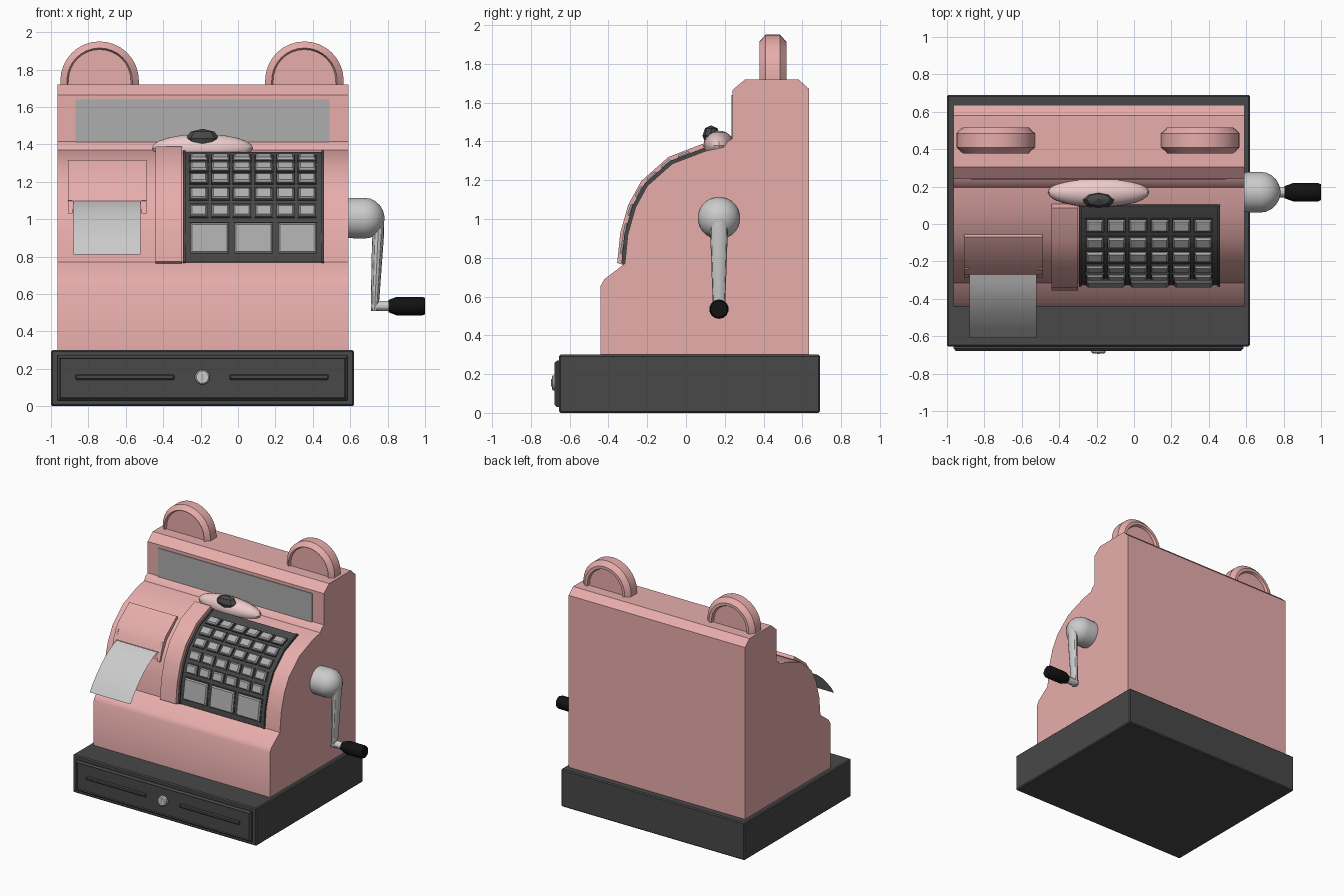
import bpy, bmesh, math
from mathutils import Vector

if "Cube" in bpy.data.objects:
    bpy.data.objects.remove(bpy.data.objects["Cube"])


def mat(name, c):
    m = bpy.data.materials.new(name)
    m.diffuse_color = (*c, 1)
    m.use_nodes = True
    m.node_tree.nodes["Principled BSDF"].inputs["Base Color"].default_value = m.diffuse_color
    return m


PINK = mat("pink_enamel", (0.8, 0.42, 0.41))
PALE = mat("pale_pink", (0.85, 0.6, 0.6))
DARK = mat("charcoal", (0.065, 0.065, 0.065))
BLACK = mat("black", (0.006, 0.006, 0.006))
GREY = mat("key_grey", (0.42, 0.42, 0.42))


def finish(name, bm, m=None, smooth=True):
    bmesh.ops.recalc_face_normals(bm, faces=bm.faces)
    me = bpy.data.meshes.new(name)
    bm.to_mesh(me)
    bm.free()
    ob = bpy.data.objects.new(name, me)
    bpy.context.collection.objects.link(ob)
    if m:
        me.materials.append(m)
    if smooth:
        bpy.ops.object.select_all(action='DESELECT')
        ob.select_set(True)
        bpy.context.view_layer.objects.active = ob
        bpy.ops.object.shade_smooth_by_angle(angle=math.radians(30))
    return ob


def loft(bm, rings, cap=True):
    """Skin a list of equal-length rings of points; returns the end caps."""
    vs = [[bm.verts.new(p) for p in r] for r in rings]
    n = len(vs[0])
    for a, b in zip(vs, vs[1:]):
        for i in range(n):
            bm.faces.new((a[i], a[(i + 1) % n], b[(i + 1) % n], b[i]))
    return [bm.faces.new(vs[0]), bm.faces.new(vs[-1])] if cap else []


def prism(name, prof, x0, x1, m):
    """Extrude a (y, z) profile along x."""
    bm = bmesh.new()
    loft(bm, [[(x, y, z) for y, z in prof] for x in (x0, x1)])
    return finish(name, bm, m)


def box(name, lo, hi, m, bevel=0.0):
    bm = bmesh.new()
    loft(bm, [[(lo[0], lo[1], z), (hi[0], lo[1], z), (hi[0], hi[1], z), (lo[0], hi[1], z)]
              for z in (lo[2], hi[2])])
    if bevel:
        bmesh.ops.bevel(bm, geom=bm.edges[:], offset=bevel, segments=1, affect='EDGES')
    return finish(name, bm, m, False)


def turned(name, stations, axis, c, m, n=16):
    """Turned part: (position, radius) stations along x or y; c is the other two coordinates."""
    rings = []
    for t, r in stations:
        ring = []
        for i in range(n):
            a = 2 * math.pi * (i + 0.5) / n
            u, v = c[0] + r * math.cos(a), c[1] + r * math.sin(a)
            ring.append((t, u, v) if axis == 'x' else (u, t, v))
        rings.append(ring)
    bm = bmesh.new()
    loft(bm, rings)
    return finish(name, bm, m)


# Curved front of the housing (y, z), with helpers to follow it
CURVE = [Vector(p) for p in ((-0.315, 0.77), (-0.30, 0.92), (-0.26, 1.06),
                             (-0.20, 1.17), (-0.07, 1.285), (0.10, 1.35))]


def normal(d):
    return Vector((-d.y, d.x)).normalized()


def at(s):
    for a, b in zip(CURVE, CURVE[1:]):
        L = (b - a).length
        if s <= L or b is CURVE[-1]:
            return a + (b - a) * (s / L)
        s -= L


def band(d):
    """Closed profile hugging the curve with thickness d."""
    out = []
    for i, p in enumerate(CURVE):
        t = CURVE[min(i + 1, 5)] - CURVE[max(i - 1, 0)]
        out.append(p + normal(t) * d)
    inner = [p + Vector((0.02, -0.02)) for p in CURVE]
    return [tuple(p) for p in out + inner[::-1]]


# Base with drawer front
box("base", (-1, -0.655, 0), (0.62, 0.69, 0.30), DARK, 0.008)
bm = bmesh.new()
caps = loft(bm, [[(-0.965 + i, y, 0.03 + i), (0.585 - i, y, 0.03 + i), (0.585 - i, y, 0.27 - i), (-0.965 + i, y, 0.27 - i)]
                 for y, i in ((-0.65, 0), (-0.665, 0), (-0.678, 0.012))])
bmesh.ops.inset_region(bm, faces=[caps[1]], thickness=0.018)
bmesh.ops.inset_region(bm, faces=[caps[1]], thickness=0.006)
bmesh.ops.translate(bm, verts=caps[1].verts[:], vec=(0, 0.01, 0))
finish("drawer_front", bm, DARK, False)
for i, x in enumerate((-0.87, -0.045)):
    box(f"drawer_rib_{i}", (x, -0.678, 0.14), (x + 0.53, -0.66, 0.17), DARK, 0.007)
turned("drawer_lock", [(-0.66, 0.04), (-0.685, 0.04), (-0.692, 0.033)], 'y', (-0.19, 0.155), None, 12)
box("lock_slot", (-0.195, -0.695, 0.135), (-0.185, -0.68, 0.175), GREY)

# Main housing
prism("housing", [(0.635, 0.29), (0.635, 1.67), (0.58, 1.72), (0.305, 1.72), (0.24, 1.665), (0.24, 1.415),
                  (0.215, 1.40), (0.195, 1.37)] + [tuple(p) for p in CURVE[::-1]]
      + [(-0.42, 0.69), (-0.44, 0.655), (-0.44, 0.29)], -0.965, 0.59, PINK)
box("display_window", (-0.87, 0.234, 1.41), (0.49, 0.26, 1.64), GREY)

# Round-topped crests
for k, cx in enumerate((-0.74, 0.355)):
    rings = []
    for y, r in ((0.378, 0.175), (0.41, 0.21), (0.485, 0.21), (0.517, 0.175)):
        arc = [(cx + r * math.cos(math.pi * i / 16), y, 1.74 + r * math.sin(math.pi * i / 16)) for i in range(17)]
        rings.append([(cx + r, y, 1.70)] + arc + [(cx - r, y, 1.70)])
    bm = bmesh.new()
    for f, s in zip(loft(bm, rings), (1, -1)):
        bmesh.ops.inset_region(bm, faces=[f], thickness=0.022)
        bmesh.ops.inset_region(bm, faces=[f], thickness=0.008)
        bmesh.ops.translate(bm, verts=f.verts[:], vec=(0, s * 0.02, 0))
    finish(f"crest_{k}", bm, PINK)

# Curved divider and key panel
prism("divider", band(0.04), -0.44, -0.30, PINK)
prism("key_panel", band(0.010), -0.295, 0.46, DARK)
for i, x in enumerate((-0.295, 0.447)):
    prism(f"key_panel_rim_{i}", band(0.018), x, x + 0.013, DARK)


def key(name, x, s, w, h):
    """Tapered key cap standing on the curve at arc length s."""
    a, b = at(s - h / 2), at(s + h / 2)
    t = (b - a).normalized()
    n, mid = normal(t), (a + b) / 2
    for suffix, rows, m in (("socket", ((0.0, 0), (0.018, 0)), DARK),
                            ("cap", ((0.0, 0.006), (0.022, 0.006), (0.032, 0.014)), GREY)):
        rings = []
        for d, i in rows:
            ring = []
            for sx, st in ((-1, -1), (1, -1), (1, 1), (-1, 1)):
                p = mid + n * d + t * st * (h / 2 - i)
                ring.append((x + sx * (w / 2 - i), p.x, p.y))
            rings.append(ring)
        bm = bmesh.new()
        loft(bm, rings)
        finish(f"{name}_{suffix}", bm, m, False)


for r in range(5):
    for c in range(6):
        key(f"key_{r}_{c}", -0.21 + 0.116 * c, 0.276 + 0.098 * r, 0.102, 0.078)
for c in range(3):
    key(f"wide_key_{c}", -0.152 + 0.235 * c, 0.126, 0.215, 0.175)

# Receipt printer and paper
prism("printer_cover", [(-0.055, 1.295), (-0.07, 1.315), (-0.215, 1.205), (-0.255, 1.13), (-0.27, 1.10),
                        (-0.22, 1.08), (-0.1, 1.2)], -0.91, -0.49, PINK)
for i, x in enumerate((-0.91, -0.515)):
    prism(f"printer_cheek_{i}", [(-0.24, 1.17), (-0.29, 1.03), (-0.25, 1.03), (-0.2, 1.15)], x, x + 0.025, PINK)
box("paper_slot", (-0.885, -0.273, 1.03), (-0.515, -0.22, 1.10), PINK)
bm = bmesh.new()
rows = [[bm.verts.new((x, y, z)) for x in (-0.88, -0.52)] for y, z in
        ((-0.25, 1.105), (-0.32, 1.078), (-0.39, 1.04), (-0.46, 0.985), (-0.52, 0.925), (-0.57, 0.868), (-0.61, 0.81))]
for a, b in zip(rows, rows[1:]):
    bm.faces.new((a[0], b[0], b[1], a[1]))
finish("receipt_paper", bm)

# Oval badge with a faceted gem
for name, u, v, pos, scale, m in (("badge", 24, 12, (-0.19, 0.17, 1.38), (0.27, 0.08, 0.075), PALE),
                                  ("gem", 8, 4, (-0.19, 0.13, 1.43), (0.09, 0.045, 0.053), DARK)):
    bm = bmesh.new()
    bmesh.ops.create_uvsphere(bm, u_segments=u, v_segments=v, radius=1)
    bmesh.ops.scale(bm, verts=bm.verts, vec=scale)
    bmesh.ops.translate(bm, verts=bm.verts, vec=pos)
    finish(name, bm, m, name == "badge")

# Side crank: domed hub, tapered arm, grip
dome = [(0.675 + 0.108 * math.sin(a), 0.11 * math.cos(a)) for a in (0, 0.3, 0.6, 0.9, 1.2, 1.45)]
turned("crank_hub", [(0.58, 0.107)] + dome, 'x', (0.17, 1.005), None, 24)
bm = bmesh.new()
loft(bm, [[(cx + rx * math.cos(math.pi * i / 6), 0.17 + ry * math.sin(math.pi * i / 6), z) for i in range(12)]
          for z, cx, rx, ry in ((1.0, 0.75, 0.032, 0.045), (0.92, 0.749, 0.032, 0.045),
                                (0.55, 0.732, 0.022, 0.032), (0.51, 0.73, 0.02, 0.025))])
finish("crank_arm", bm)
turned("crank_pin", [(0.71, 0.028), (0.83, 0.028)], 'x', (0.17, 0.535), None, 12)
turned("crank_grip", [(0.805, 0.033), (0.85, 0.05), (0.985, 0.05), (1.0, 0.043)], 'x', (0.17, 0.535), BLACK, 14)
